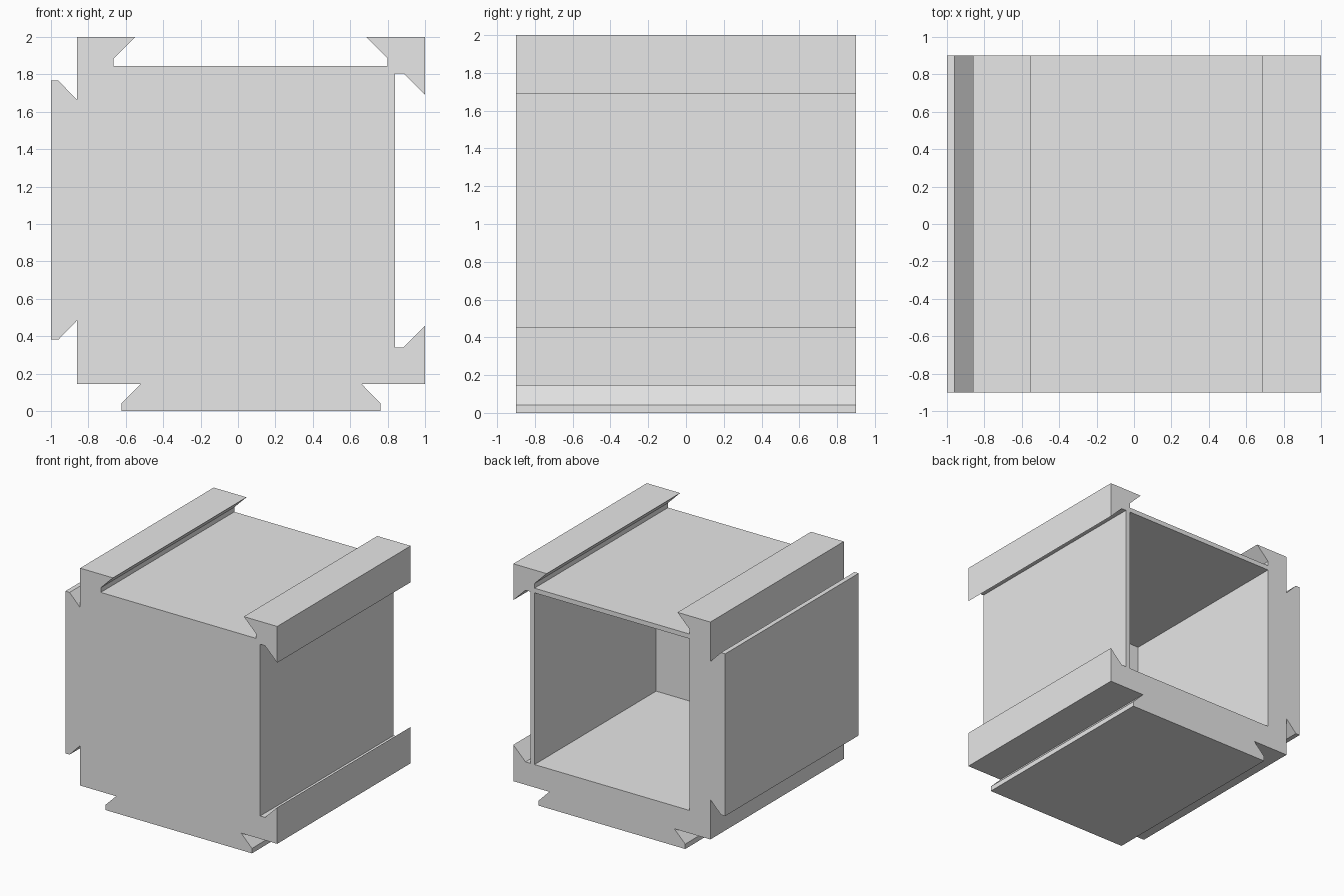
import bpy
import bmesh

if "Cube" in bpy.data.objects:
    bpy.data.objects.remove(bpy.data.objects["Cube"], do_unlink=True)

grey = bpy.data.materials.new("light_grey")
grey.use_nodes = True
grey.diffuse_color = (0.8, 0.8, 0.8, 1)
grey.node_tree.nodes["Principled BSDF"].inputs["Base Color"].default_value = (0.8, 0.8, 0.8, 1)


def prism(name, outline, y_front, y_back):
    """Extrude an x-z outline along y."""
    bm = bmesh.new()
    face = bm.faces.new([bm.verts.new((x, y_front, z)) for x, z in outline])
    moved = bmesh.ops.extrude_face_region(bm, geom=[face])["geom"]
    verts = [v for v in moved if isinstance(v, bmesh.types.BMVert)]
    bmesh.ops.translate(bm, verts=verts, vec=(0, y_back - y_front, 0))
    bmesh.ops.recalc_face_normals(bm, faces=bm.faces)
    mesh = bpy.data.meshes.new(name)
    bm.to_mesh(mesh)
    bm.free()
    mesh.materials.append(grey)
    obj = bpy.data.objects.new(name, mesh)
    bpy.context.collection.objects.link(obj)
    return obj


# Each side of the outline, going clockwise from the top left corner
top_slot = [(-0.86, 2), (-0.55, 2), (-0.665, 1.885), (-0.665, 1.845),
            (0.80, 1.845), (0.80, 1.885), (0.685, 2), (1, 2)]
right_slot = [(1, 1.69), (0.885, 1.805), (0.84, 1.805),
              (0.84, 0.34), (0.885, 0.34), (1, 0.455), (1, 0.145)]
bottom_tongue = [(0.66, 0.145), (0.762, 0.042), (0.762, 0),
                 (-0.623, 0), (-0.623, 0.042), (-0.52, 0.145)]
left_tongue = [(-0.86, 0.145), (-0.86, 0.485), (-0.96, 0.382), (-1, 0.382),
               (-1, 1.766), (-0.96, 1.766), (-0.86, 1.663)]
box = prism("interlocking_box",
            top_slot + right_slot + bottom_tongue + left_tongue, -0.9, 0.9)

# Cavity open at the back, leaving a front wall
cavity = prism("cavity_cutter",
               [(-0.665, 0.34), (0.80, 0.34), (0.80, 1.805), (-0.665, 1.805)], -0.74, 1.1)
cavity.hide_render = True
cut = box.modifiers.new("cavity", "BOOLEAN")
cut.operation = "DIFFERENCE"
cut.solver = "EXACT"
cut.object = cavity
bpy.context.view_layer.objects.active = box
box.select_set(True)
bpy.ops.object.modifier_apply(modifier=cut.name)
bpy.data.objects.remove(cavity, do_unlink=True)
